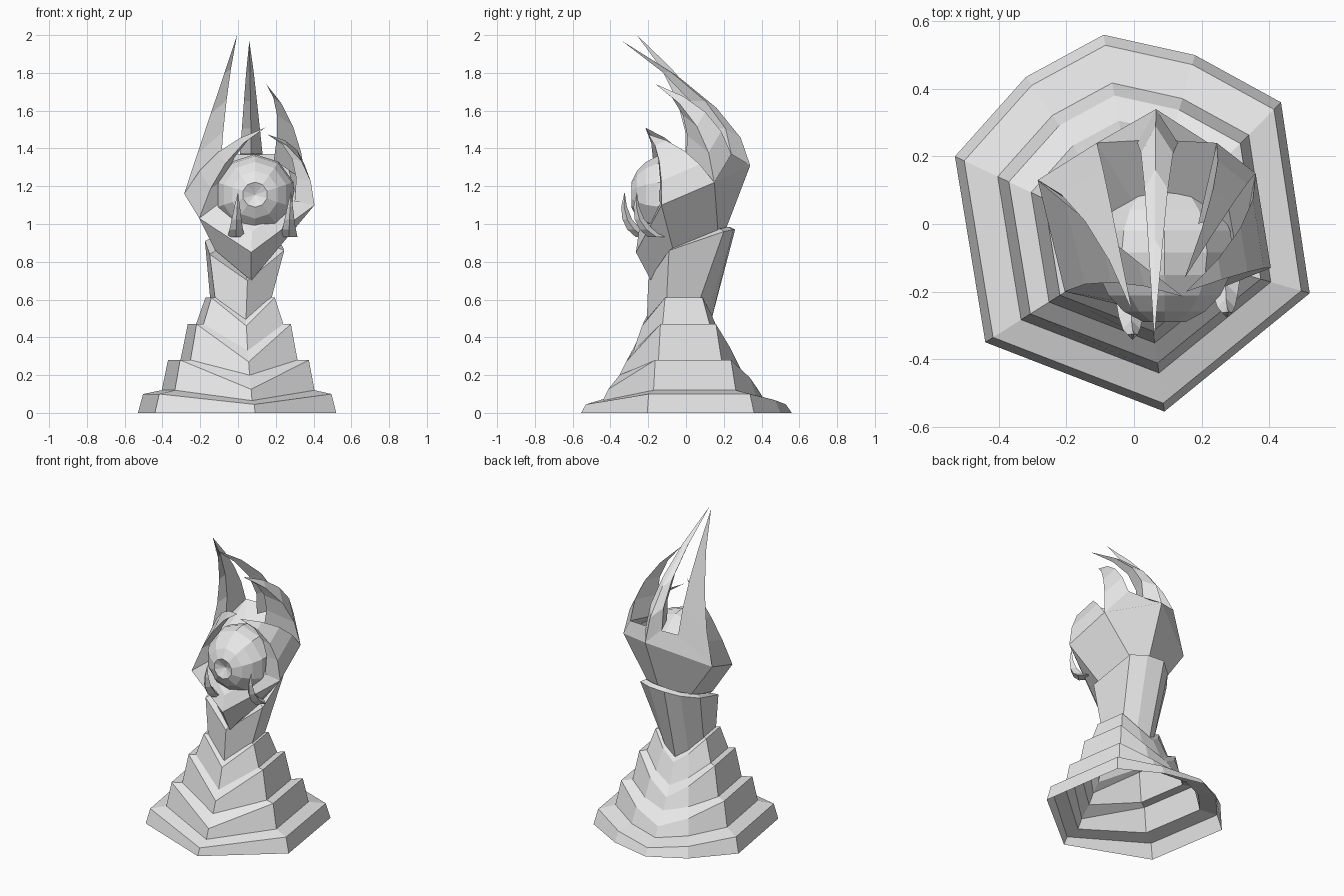
import bpy
import bmesh
from math import sin, cos, pi
from mathutils import Vector, Matrix

default_cube = bpy.data.objects.get("Cube")
if default_cube:
    bpy.data.objects.remove(default_cube, do_unlink=True)

# One pale stone colour for the whole sculpture
stone = bpy.data.materials.new("pale_stone")
stone.use_nodes = True
stone.diffuse_color = (0.8, 0.8, 0.8, 1)
stone.node_tree.nodes["Principled BSDF"].inputs["Base Color"].default_value = stone.diffuse_color


def finish(name, bm):
    """Orient and link a bmesh as a flat shaded object."""
    bmesh.ops.recalc_face_normals(bm, faces=bm.faces)
    mesh = bpy.data.meshes.new(name)
    bm.to_mesh(mesh)
    bm.free()
    mesh.materials.append(stone)
    obj = bpy.data.objects.new(name, mesh)
    bpy.context.collection.objects.link(obj)
    return obj


def loft(name, sections, cap_start=False):
    """Skin closed sections in order; a section of one point makes a tip."""
    bm = bmesh.new()
    rings = [[bm.verts.new(point) for point in section] for section in sections]
    for lower, upper in zip(rings, rings[1:]):
        count = len(lower)
        for i in range(count):
            j = (i + 1) % count
            if len(upper) == 1:
                bm.faces.new((lower[i], lower[j], upper[0]))
            else:
                bm.faces.new((lower[i], lower[j], upper[j], upper[i]))
    if cap_start:
        bm.faces.new(rings[0][::-1])
    return finish(name, bm)


def centre_of(points):
    return sum(points, Vector()) / len(points)


def horn(name, base, bend, tip, taper):
    """Sweep a base section along a quadratic curve, narrowing to a point."""
    base = [Vector(point) for point in base]
    root, bend, tip = centre_of(base), Vector(bend), Vector(tip)
    parts = 4
    sections = []
    for step in range(parts):
        t = step / parts
        u = 1 - t
        spine = root * u * u + bend * 2 * u * t + tip * t * t
        sections.append([spine + (point - root) * u ** taper for point in base])
    sections.append([tip])
    loft(name, sections, cap_start=True)


# Stepped pedestal: plan outline as x, y and share of the drop at front and back
outline = [(-.53, .2, 0), (-.32, .435, .6), (-.09, .56, 1), (.18, .5, .6),
           (.435, .36, 0), (.52, -.205, 0), (.09, -.555, 1), (-.44, -.35, 0)]


def plan_ring(scale, side_z, apex_z):
    shift = 1 - scale
    return [Vector((x * scale + .02 * shift, y * scale - .06 * shift,
                    side_z + (apex_z - side_z) * drop))
            for x, y, drop in outline]


# Each step is a scale, side height and apex height at a change of slope
steps = [(1, 0, 0), (.95, .1, .045), (.77, .12, .065), (.71, .28, .125),
         (.59, .28, .2), (.52, .47, .27), (.44, .47, .33), (.35, .61, .46),
         (.29, .61, .5)]
loft("stepped_pedestal", [plan_ring(*step) for step in steps])

# Flared column with a lip that dips to a point at the front
column_top = [Vector(point) for point in (
    (-.175, .1, .91), (-.1, .2, .94), (-.02, .26, .97), (.1, .25, .97),
    (.2, .2, .96), (.245, -.09, .86), (.05, -.2, .7), (-.15, -.13, .84))]
column_middle = centre_of(column_top)
lip = []
for point in column_top:
    inset = point.lerp(column_middle, .16)
    inset.z = point.z + .015
    lip.append(inset)
loft("column", [plan_ring(.3, .58, .46), column_top, lip, [column_middle]])

# Faceted cup that widens, then turns in around the orb
cup_foot = [(.07, -.185, .7), (.21, -.07, .87), (.16, .17, .95),
            (.06, .21, .97), (-.12, .13, .92), (-.12, -.11, .86)]
cup_rim = [(.07, -.265, .85), (.405, -.13, 1.1), (.36, .15, 1.22),
           (.065, .34, 1.31), (-.285, .13, 1.16), (-.205, -.2, 1.03)]
cup_lip = [(.075, -.25, .96), (.31, -.12, 1.14), (.245, .24, 1.37),
           (.065, .25, 1.37), (-.11, .24, 1.37), (-.13, -.14, 1.1)]
orb_centre = Vector((.09, -.085, 1.155))
loft("cup", [cup_foot, cup_rim, cup_lip, [orb_centre]], cap_start=True)
jaw, left_front, left_back, back, right_back, right_front = cup_rim
left_valley, right_valley = cup_lip[2], cup_lip[4]

# Three tall fingers rising from the back of the cup
horn("tall_finger_right", [right_back, right_valley, (-.09, 0, 1.33)],
     bend=(-.1, .08, 1.63), tip=(-.005, -.26, 2), taper=1.2)
horn("tall_finger_middle", [back, (.13, .24, 1.37), (.07, .1, 1.37), (.01, .24, 1.37)],
     bend=(.066, .25, 1.62), tip=(.06, -.34, 1.97), taper=.8)
horn("tall_finger_left", [left_back, left_valley, (.19, 0, 1.34)],
     bend=(.28, .11, 1.6), tip=(.15, -.16, 1.74), taper=1)

# Two brow horns that hook over the orb
horn("brow_horn_right", [right_front, right_back, (-.1, -.13, 1.1)],
     bend=(-.1, -.08, 1.4), tip=(.145, -.215, 1.51), taper=1.1)
horn("brow_horn_left", [left_front, left_back, (.3, -.14, 1.12)],
     bend=(.37, -.08, 1.4), tip=(.155, -.2, 1.475), taper=1.1)

# Two small lower claws curling up in front of the orb
for side, x, front in (("right", -.01, -.33), ("left", .27, -.265)):
    claw_base = [(x + .045 * cos(k * pi / 2), front + .11 + .045 * sin(k * pi / 2), .93)
                 for k in range(4)]
    horn("small_claw_" + side, claw_base,
         bend=(x, front - .02, 1), tip=(x + .01, front + .005, 1.17), taper=.8)

# Faceted orb with its pole facing forward and a dished pupil
bm = bmesh.new()
bmesh.ops.create_uvsphere(bm, u_segments=10, v_segments=10, radius=.215)
pole = max(bm.verts, key=lambda v: v.co.z)
pole.co.z -= .04
bmesh.ops.transform(bm, verts=bm.verts,
                    matrix=Matrix.Translation(orb_centre) @ Matrix.Rotation(pi / 2, 4, "X"))
finish("eye_orb", bm)
